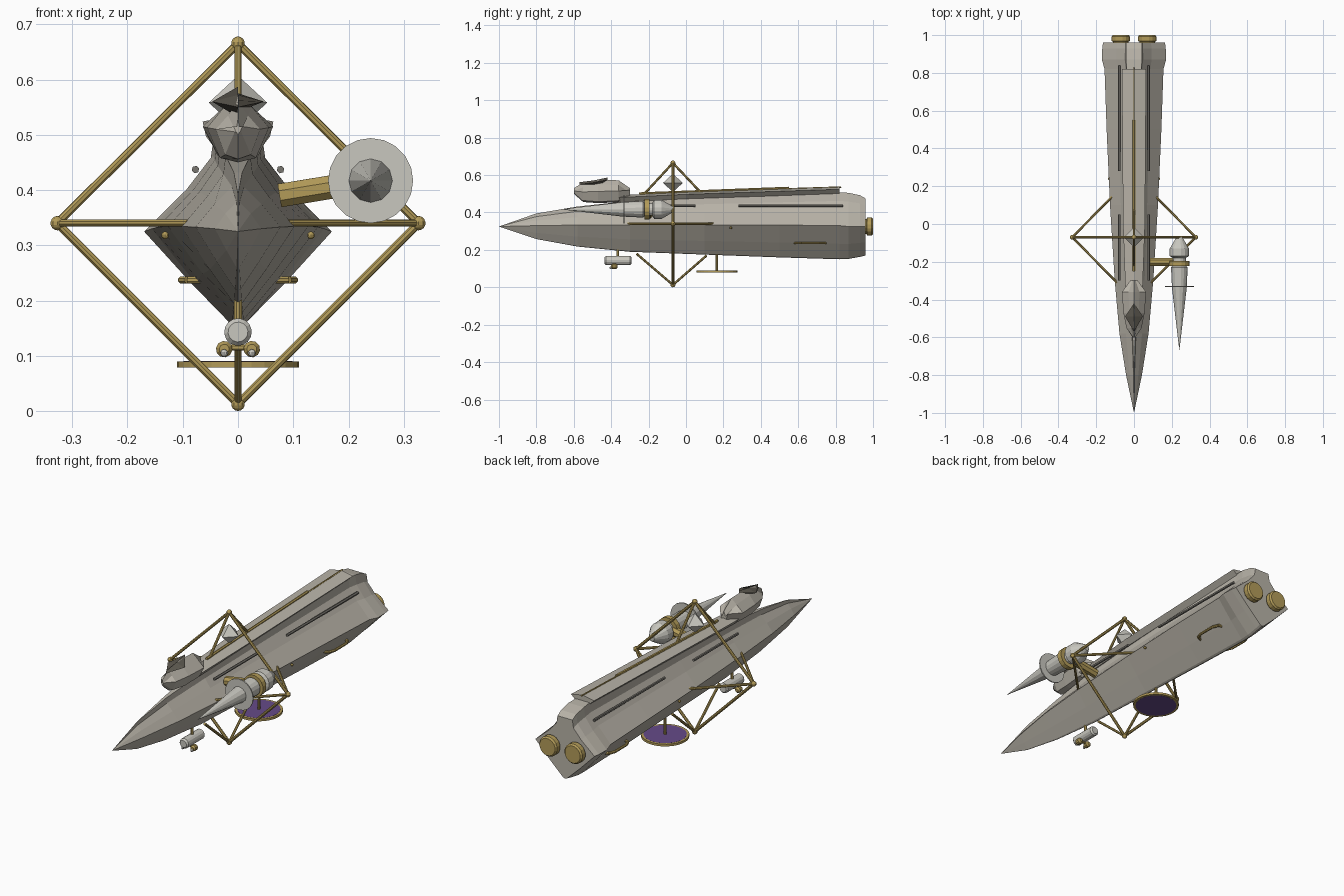
import bpy, bmesh, math
from mathutils import Vector

if "Cube" in bpy.data.objects:
    bpy.data.objects.remove(bpy.data.objects["Cube"], do_unlink=True)


def material(name, rgb):
    m = bpy.data.materials.new(name)
    m.use_nodes = True
    m.diffuse_color = (*rgb, 1)
    m.node_tree.nodes["Principled BSDF"].inputs["Base Color"].default_value = (*rgb, 1)
    return m


HULL = material("warm_grey", (0.48, 0.45, 0.39))
PALE = material("pale_grey", (0.58, 0.57, 0.52))
DARK = material("dark_glass", (0.11, 0.10, 0.08))
RAIL = material("rail_grey", (0.19, 0.18, 0.16))
GOLD = material("gold", (0.45, 0.33, 0.10))
PURPLE = material("purple", (0.13, 0.07, 0.25))


def finish(name, bm, mat):
    bmesh.ops.remove_doubles(bm, verts=bm.verts, dist=1e-5)
    bmesh.ops.recalc_face_normals(bm, faces=bm.faces)
    me = bpy.data.meshes.new(name)
    bm.to_mesh(me)
    bm.free()
    me.materials.append(mat)
    ob = bpy.data.objects.new(name, me)
    bpy.context.collection.objects.link(ob)
    return ob


def loft(name, rings, mat):
    """Skin a list of equal-length rings and cap both ends."""
    bm = bmesh.new()
    vs = [[bm.verts.new(p) for p in r] for r in rings]
    n = len(vs[0])
    for a, b in zip(vs, vs[1:]):
        for i in range(n):
            j = (i + 1) % n
            bm.faces.new((a[i], a[j], b[j], b[i]))
    bm.faces.new(vs[0])
    bm.faces.new(vs[-1])
    return finish(name, bm, mat)


def lathe(name, start, axis, profile, mat, n=16):
    """Turn (distance, radius) pairs around an axis."""
    axis = Vector(axis).normalized()
    side = axis.orthogonal().normalized()
    up = axis.cross(side)
    rings = []
    for d, r in profile:
        c = Vector(start) + axis * d
        rings.append([c + r * (side * math.cos(t) + up * math.sin(t))
                      for t in (math.tau * (i + 0.5) / n for i in range(n))])
    return loft(name, rings, mat)


def rod(name, p, q, r, mat, n=8):
    v = Vector(q) - Vector(p)
    return lathe(name, p, v, [(0, r), (v.length, r)], mat, n)


def ball(name, c, r, mat, u=10, v=7):
    bm = bmesh.new()
    bmesh.ops.create_uvsphere(bm, u_segments=u, v_segments=v, radius=r)
    bmesh.ops.translate(bm, verts=bm.verts, vec=c)
    return finish(name, bm, mat)


def mirrored(half):
    """Close a right-hand half section (top to bottom) across x = 0."""
    return half + [(-x, y, z) for x, y, z in half[-2:0:-1]]


# Hull: y, half width, top z, edge z, bottom z, flat-top share
def hull_section(y, w, top, mid, low, t):
    u, d = top - mid, mid - low
    shape = [(0, top), (t * w, top), ((t + 0.04) * w, mid + 0.74 * u),
             (0.55 * w, mid + 0.42 * u), (w, mid), (0.5 * w, mid - 0.54 * d),
             (0.07 * w, low + 0.03 * d), (0, low)]
    return mirrored([(x, y, z) for x, z in shape])


hull = [(-1, 0, .325, .325, .325, 0), (-.8, .042, .395, .33, .258, .02),
        (-.58, .077, .432, .333, .218, .1), (-.3, .102, .462, .334, .19, .22),
        (.1, .127, .483, .334, .175, .25), (.5, .145, .497, .333, .16, .25),
        (.82, .156, .508, .33, .15, .25), (.87, .17, .505, .325, .152, .25),
        (.93, .168, .492, .325, .163, .25), (.96, .164, .475, .325, .17, .25)]
loft("hull", [hull_section(*s) for s in hull], HULL)

# Roof slab with flared sides and its spine
loft("roof_slab", [mirrored([(0, y, z + .012), (w, y, z), (w * .6, y, z - .024), (0, y, z - .024)])
                   for y, w, z in [(-.36, .045, .48), (0, .058, .497), (.82, .064, .524)]], HULL)
rod("roof_spine", (0, -.25, .501), (0, .55, .531), .007, GOLD, 6)
rod("rear_spine", (0, .55, .527), (0, .83, .536), .004, GOLD, 6)

# Bridge and its dark canopy
bridge = [(-.6, .008, .5, .515, .53), (-.55, .04, .456, .51, .56), (-.47, .056, .45, .513, .575),
          (-.36, .064, .455, .515, .572), (-.3, .02, .47, .52, .53)]
loft("bridge", [mirrored([(0, y, hi), (w * .45, y, hi - .025), (w, y, mid),
                          (w * .58, y, lo + .008), (0, y, lo)])
                for y, w, lo, mid, hi in bridge], HULL)
loft("bridge_canopy", [mirrored([(0, y, z + .012), (w, y, z), (0, y, z - .018)])
                       for y, w, z in [(-.57, 0, .55), (-.49, .047, .56), (-.42, 0, .575)]], DARK)

# Paired side parts
for s, tag in ((1, "left"), (-1, "right")):
    for part, a, b in (("front", -.3, .05), ("rear", .28, .84)):
        rod(f"{tag}_{part}_rail", (s * .077, a, .437), (s * .077, b, .437), .007, RAIL, 6)
    lathe(f"{tag}_engine", (s * .07, .95, .325), (0, 1, 0),
          [(0, .042), (.016, .042), (.018, .05), (.042, .05), (.05, .043)], GOLD)
    ball(f"{tag}_side_stud", (s * .132, .24, .318), .007, GOLD)
    path = [(.065, .58), (.09, .59), (.102, .62), (.102, .71), (.09, .74), (.065, .75)]
    for i, (a, b) in enumerate(zip(path, path[1:])):
        rod(f"{tag}_handle_{i}", (s * a[0], a[1], .237), (s * b[0], b[1], .237), .007, GOLD)
    lathe(f"{tag}_lamp", (s * .025, -.40, .112), (0, 1, 0),
          [(0, .009), (.008, .015), (.026, .015), (.034, .008)], GOLD, 10)
    ball(f"{tag}_lamp_lens", (s * .025, -.402, .105), .007, PALE)

# Diamond truss around the hull, with struts fore and aft
Y = -.07
corners = [Vector(c) for c in ((0, Y, .665), (.327, Y, .34), (0, Y, .013), (-.327, Y, .34))]
feet = [((0, -.25, .47), (0, .095, .49)), ((.09, -.31, .34), (.115, .145, .34)),
        ((0, -.265, .18), (0, .11, .17)), ((-.09, -.31, .34), (-.115, .145, .34))]
for i, c in enumerate(corners):
    ball(f"truss_joint_{i}", c, .013, GOLD)
    rod(f"truss_edge_{i}", c, corners[(i + 1) % 4], .0075, GOLD)
    for tag, f in zip(("front", "rear"), feet[i]):
        rod(f"truss_{tag}_strut_{i}", c, f, .0065, GOLD)

# Floating crystal above the roof
lathe("crystal", (0, Y, .51), (0, 0, 1), [(0, 0), (.048, .053), (.097, 0)], PALE, 4)

# Side pod: pointed nose, shield disc, body, band and arm
pod = (.24, -.67, .417)
lathe("pod_nose", pod, (0, 1, 0), [(0, 0), (.34, .04)], PALE, 12)
lathe("pod_shield", (.24, -.334, .417), (0, 1, 0), [(0, .077), (.006, .077)], PALE, 20)
lathe("pod_body", (.24, -.33, .417), (0, 1, 0),
      [(0, .04), (.1, .045), (.11, .035), (.15, .035), (.16, .052), (.2, .052), (.25, .022), (.26, .015)],
      PALE, 16)
lathe("pod_band", (.24, -.222, .417), (0, 1, 0), [(0, .055), (.026, .055)], GOLD, 16)
rod("pod_arm", (.075, -.2, .39), (.24, -.2, .417), .023, GOLD)

# Belly sensor
rod("sensor_post", (0, -.365, .145), (0, -.365, .22), .008, GOLD)
lathe("sensor_body", (0, -.435, .143), (0, 1, 0),
      [(0, .018), (.008, .025), (.135, .025), (.143, .018)], PALE, 14)
rod("lamp_bar", (-.025, -.38, .115), (.025, -.38, .115), .006, GOLD)

# Belly dish with gold rim
lathe("dish_rim", (0, .165, .079), (0, 0, 1),
      [(0, .098), (0, .11), (.011, .11), (.011, .098), (0, .098)], GOLD, 28)
for f in [f for f in bpy.data.objects["dish_rim"].data.polygons if len(f.vertices) > 4]:
    f.hide = False
lathe("dish_panel", (0, .165, .0785), (0, 0, 1), [(0, .0985), (.012, .0985)], PURPLE, 28)
rod("dish_post", (0, .165, .085), (0, .165, .19), .007, GOLD)
